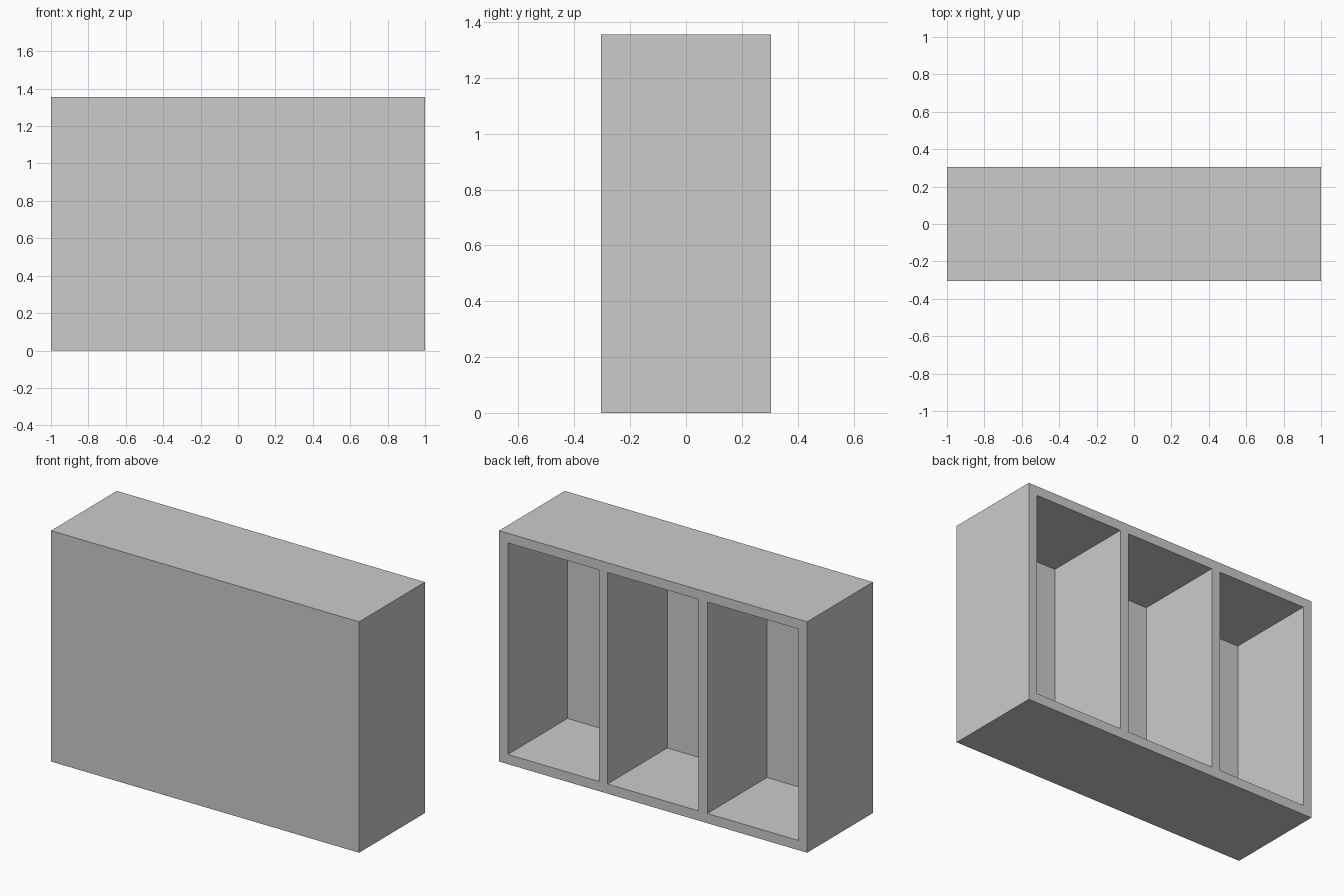
import bpy

if "Cube" in bpy.data.objects:
    bpy.data.objects.remove(bpy.data.objects["Cube"])

W, D, H = 2.0, 0.61, 1.355      # overall size
T = 0.057                       # board thickness
BAYS = 3
BAY_W = (W - (BAYS + 1) * T) / BAYS


def box(name, lo, hi):
    """Axis-aligned box between two corners."""
    bpy.ops.mesh.primitive_cube_add(size=1, location=[(a + b) / 2 for a, b in zip(lo, hi)])
    ob = bpy.context.object
    ob.name = name
    ob.scale = [b - a for a, b in zip(lo, hi)]
    bpy.ops.object.transform_apply(location=True, rotation=False, scale=True)
    return ob


# Outer case, with a closed panel at the front
case = box("shelf_case", (-W / 2, -D / 2, 0), (W / 2, D / 2, H))

# Three tall bays, open at the back (+y)
cutter = box("bay_cutter", (-W / 2 + T, -D / 2 + T, T), (-W / 2 + T + BAY_W, D / 2 + 0.1, H - T))
cutter.hide_render = True
array = cutter.modifiers.new("bays", 'ARRAY')
array.count = BAYS
array.use_relative_offset = False
array.use_constant_offset = True
array.constant_offset_displace = (BAY_W + T, 0, 0)
bpy.ops.object.modifier_apply(modifier=array.name)

cut = case.modifiers.new("cut_bays", 'BOOLEAN')
cut.operation = 'DIFFERENCE'
cut.solver = 'EXACT'
cut.object = cutter
bpy.context.view_layer.objects.active = case
bpy.ops.object.modifier_apply(modifier=cut.name)
bpy.data.objects.remove(cutter, do_unlink=True)
